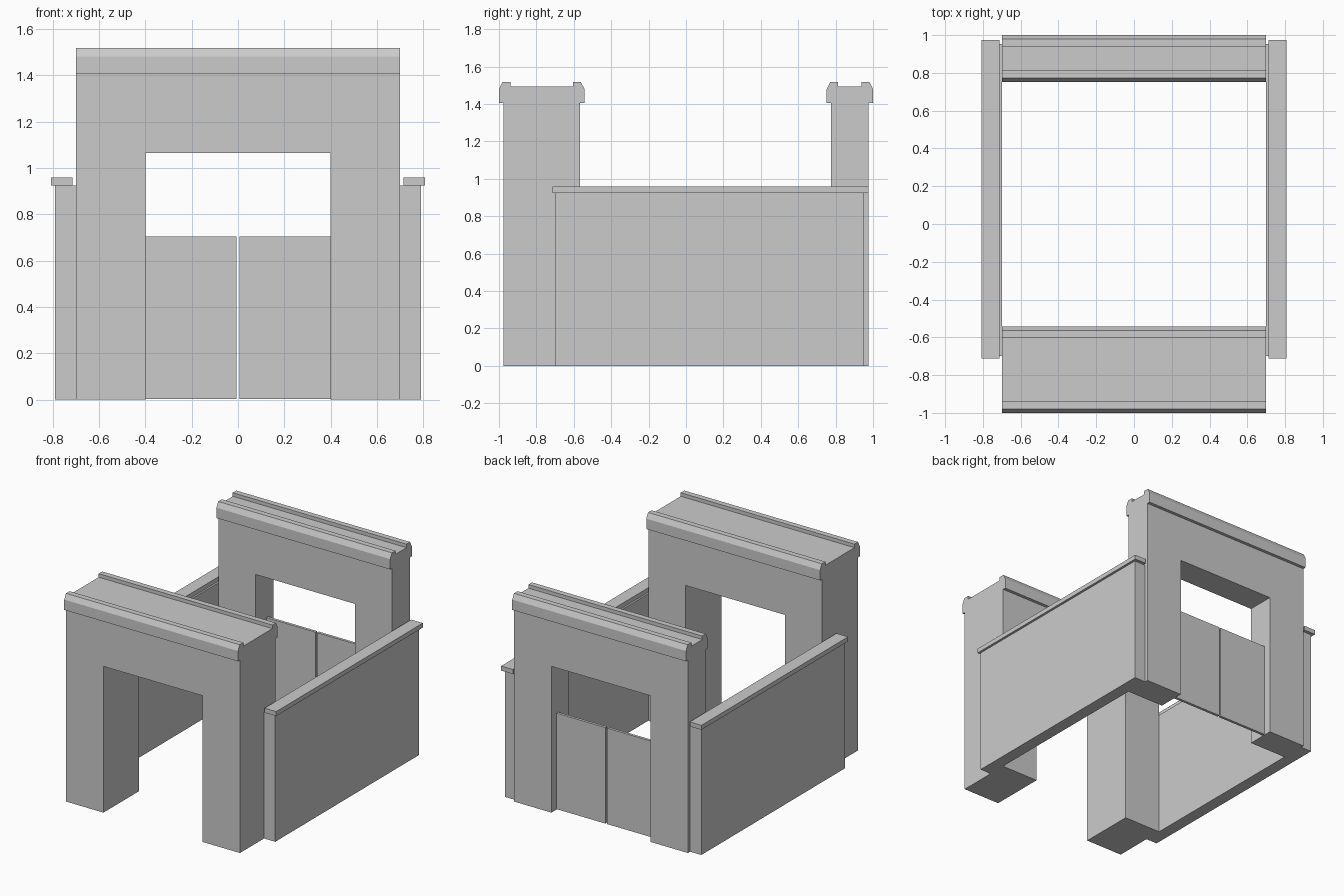
import bpy
import bmesh
from mathutils import Vector

if "Cube" in bpy.data.objects:
    bpy.data.objects.remove(bpy.data.objects["Cube"])


def prism(name, profile, axis, start, end):
    """Extrude a 2D outline (xz for axis 'y', yz for axis 'x') from start to end."""
    bm = bmesh.new()
    place = {'y': lambda a, b: (a, start, b), 'x': lambda a, b: (start, a, b)}[axis]
    face = bm.faces.new([bm.verts.new(place(a, b)) for a, b in profile])
    step = Vector((0, end - start, 0)) if axis == 'y' else Vector((end - start, 0, 0))
    ext = bmesh.ops.extrude_face_region(bm, geom=[face], use_keep_orig=True)
    moved = [g for g in ext['geom'] if isinstance(g, bmesh.types.BMVert)]
    bmesh.ops.translate(bm, verts=moved, vec=step)
    bmesh.ops.recalc_face_normals(bm, faces=bm.faces)
    mesh = bpy.data.meshes.new(name)
    bm.to_mesh(mesh)
    bm.free()
    obj = bpy.data.objects.new(name, mesh)
    bpy.context.collection.objects.link(obj)
    return obj


def box(name, x, y, z):
    outline = [(x[0], z[0]), (x[1], z[0]), (x[1], z[1]), (x[0], z[1])]
    return prism(name, outline, 'y', y[0], y[1])


HALF = 0.70       # half width of both gateways
OPEN = 0.40       # half width of the openings
TOP = 1.405       # top of gateway body, underside of coping


def gateway(name, y0, y1):
    # body with a rectangular opening
    arch = [(-HALF, 0), (-OPEN, 0), (-OPEN, 1.065), (OPEN, 1.065),
            (OPEN, 0), (HALF, 0), (HALF, TOP), (-HALF, TOP)]
    prism(name + "_arch", arch, 'y', y0 + 0.023, y1 - 0.023)
    # coping with a raised, chamfered lip along each edge
    left = [(0, TOP), (0, 1.48), (0.02, 1.518), (0.061, 1.518), (0.061, 1.492)]
    coping = [(y0 + d, z) for d, z in left] + [(y1 - d, z) for d, z in reversed(left)]
    prism(name + "_coping", coping, 'x', -HALF, HALF)


gateway("front_gateway", -1.0, -0.543)
gateway("back_gateway", 0.752, 1.0)

for side, s in (("left", -1), ("right", 1)):
    # side wall and its flat coping
    box(side + "_wall", sorted((s * 0.70, s * 0.79)), (-0.70, 0.952), (0, 0.925))
    box(side + "_wall_coping", sorted((s * 0.713, s * 0.807)), (-0.713, 0.975), (0.925, 0.958))
    # half-height gate leaf in the back opening
    box(side + "_gate_leaf", sorted((s * 0.006, s * OPEN)), (0.90, 0.92), (0.004, 0.703))
